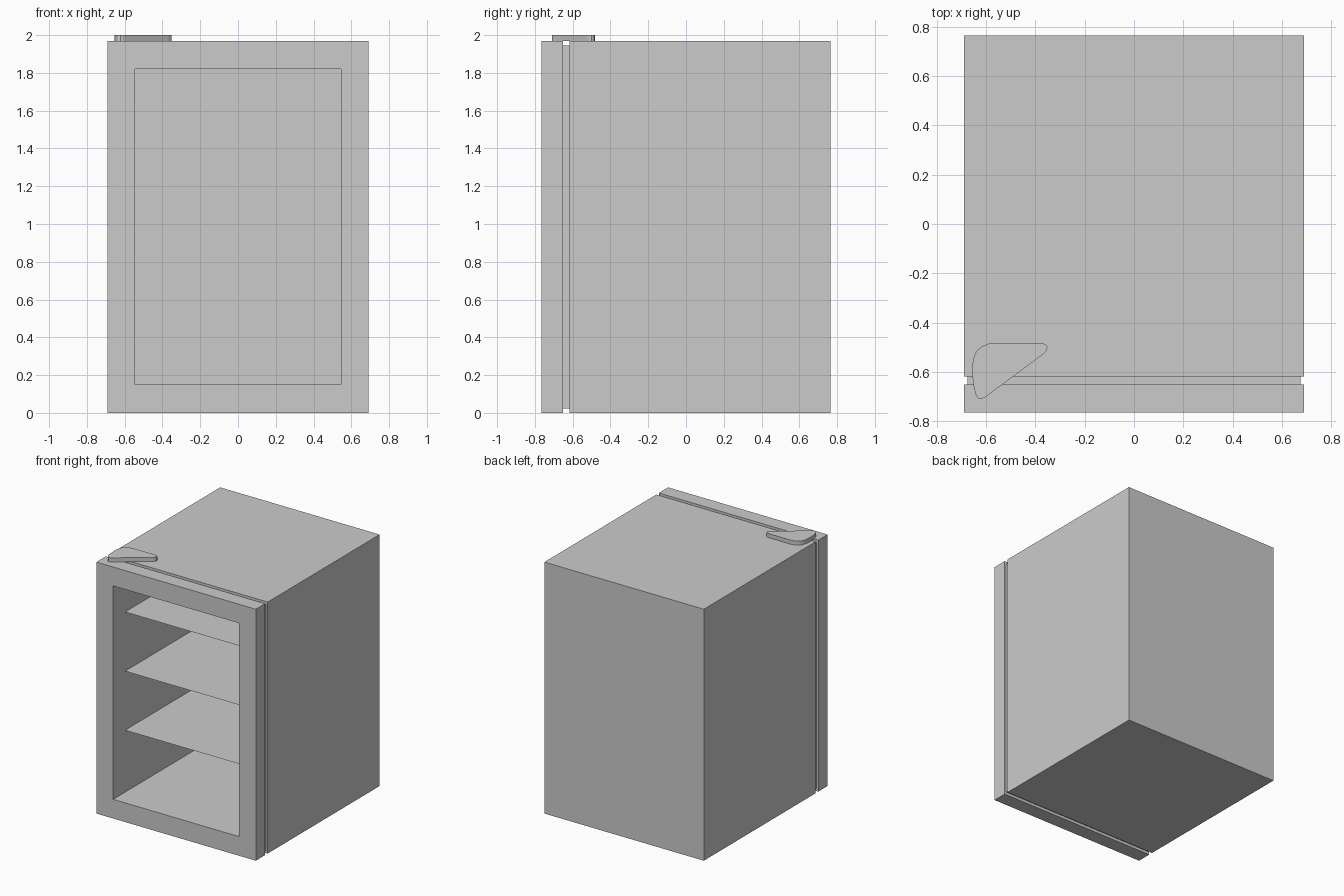
import bpy, bmesh

if "Cube" in bpy.data.objects:
    bpy.data.objects.remove(bpy.data.objects["Cube"])


def finish(name, bm):
    bmesh.ops.recalc_face_normals(bm, faces=bm.faces)
    mesh = bpy.data.meshes.new(name)
    bm.to_mesh(mesh)
    bm.free()
    obj = bpy.data.objects.new(name, mesh)
    bpy.context.collection.objects.link(obj)
    return obj


def loft(name, rings, closed):
    """Bridge rectangular rings (half width, z bottom, z top, y)."""
    bm = bmesh.new()
    loops = [[bm.verts.new(p) for p in ((-w, y, z0), (w, y, z0), (w, y, z1), (-w, y, z1))]
             for w, z0, z1, y in rings]
    pairs = list(zip(loops, loops[1:]))
    if closed:
        pairs.append((loops[-1], loops[0]))
    else:
        bm.faces.new(loops[0])
        bm.faces.new(loops[-1])
    for a, b in pairs:
        for i in range(4):
            j = (i + 1) % 4
            bm.faces.new((a[i], a[j], b[j], b[i]))
    return finish(name, bm)


OUTER = (0.69, 0.0, 1.968)
SEAL = (0.675, 0.022, 1.945)
INNER = (0.545, 0.15, 1.82)
DOOR_FRONT, DOOR_BACK, BODY_FRONT, BODY_BACK = -0.765, -0.65, -0.618, 0.765
CAVITY_BACK = 0.62


def frame(name, outer, y0, y1):
    return loft(name, [(*outer, y0), (*outer, y1), (*INNER, y1), (*INNER, y0)], True)


# Hollow cabinet, open at the front
loft("cabinet", [(*OUTER, BODY_BACK), (*OUTER, BODY_FRONT),
                 (*INNER, BODY_FRONT), (*INNER, CAVITY_BACK)], False)

# Door frame and the recessed seal behind it
frame("door_frame", OUTER, DOOR_FRONT, DOOR_BACK)
frame("door_seal", SEAL, DOOR_BACK, BODY_FRONT)

# Thin sheet shelves
for n, z in enumerate((0.635, 1.097, 1.56), 1):
    bm = bmesh.new()
    w = INNER[0]
    bm.faces.new([bm.verts.new(p) for p in ((-w, BODY_FRONT, z), (w, BODY_FRONT, z),
                                            (w, CAVITY_BACK, z), (-w, CAVITY_BACK, z))])
    finish(f"shelf_{n}", bm)

# Rounded triangular hinge cover on top
outline = [(-0.655, -0.572), (-0.655, -0.62), (-0.651, -0.655), (-0.643, -0.69),
           (-0.634, -0.705), (-0.623, -0.71), (-0.61, -0.706), (-0.595, -0.696),
           (-0.367, -0.527), (-0.354, -0.512), (-0.351, -0.499), (-0.357, -0.488),
           (-0.372, -0.483), (-0.395, -0.482), (-0.566, -0.482), (-0.592, -0.486),
           (-0.615, -0.496), (-0.632, -0.508), (-0.643, -0.523), (-0.651, -0.545)]
bm = bmesh.new()
base = bm.faces.new([bm.verts.new((x, y, OUTER[2])) for x, y in outline])
top = bmesh.ops.extrude_face_region(bm, geom=[base], use_keep_orig=True)
bmesh.ops.translate(bm, vec=(0, 0, 2.0 - OUTER[2]),
                    verts=[v for v in top["geom"] if isinstance(v, bmesh.types.BMVert)])
hinge = finish("hinge_cover", bm)
